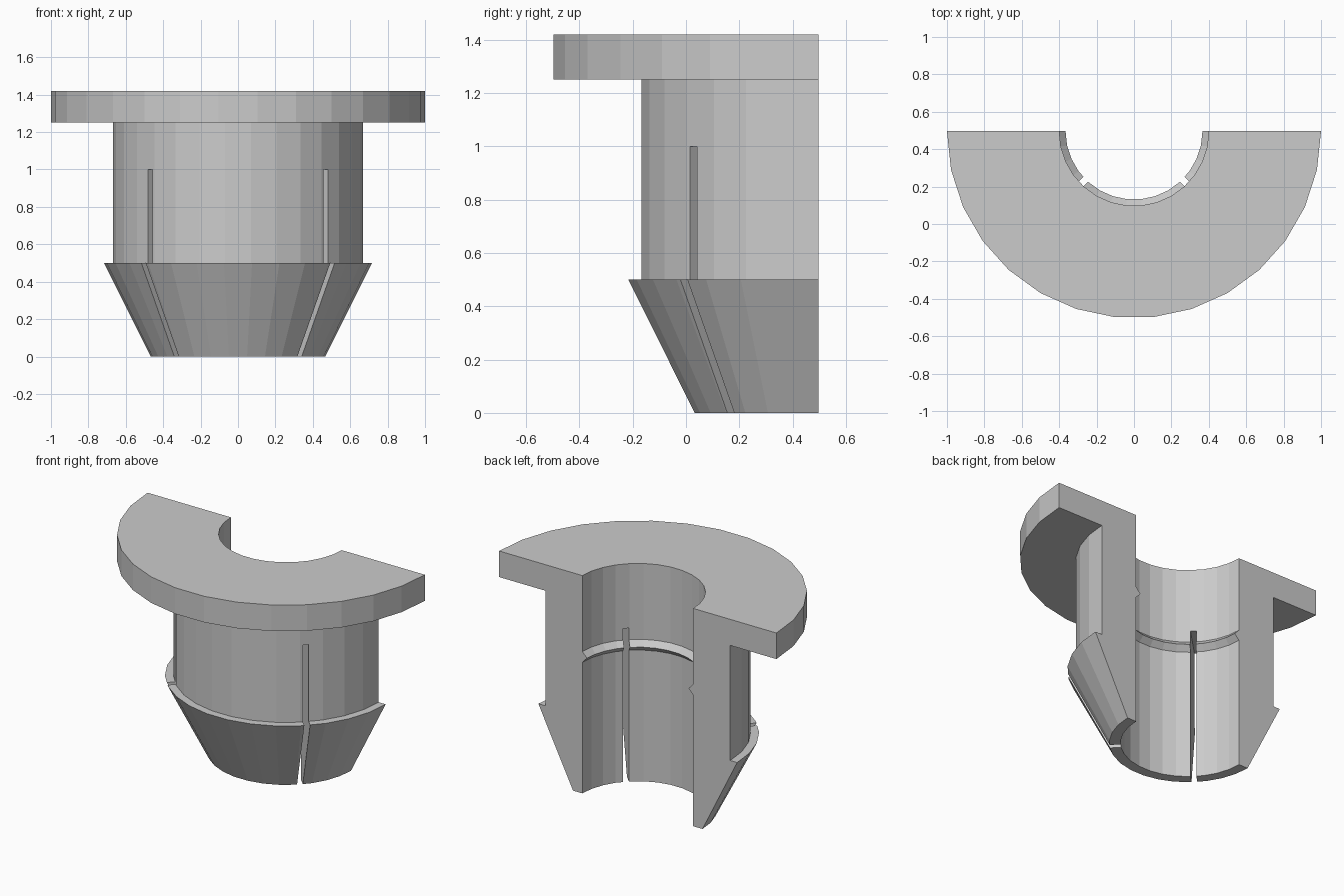
import bpy, bmesh
from math import pi, cos, sin
from mathutils import Matrix

if "Cube" in bpy.data.objects:
    bpy.data.objects.remove(bpy.data.objects["Cube"])

AXIS_Y = 0.497   # bore axis lies in the flat cut plane
SEGMENTS = 15    # facets around the half turn

# Closed wall section as (radius, height)
PROFILE = [
    (0.40, 0.0), (0.467, 0.0), (0.717, 0.50),        # tapered snap tip
    (0.667, 0.50), (0.667, 1.25),                    # sleeve
    (1.0, 1.25), (1.0, 1.42), (0.40, 1.42),          # flange
    (0.40, 0.925), (0.366, 0.89), (0.40, 0.855),     # inner retaining ridge
]


def make_object(name, bm):
    bmesh.ops.recalc_face_normals(bm, faces=bm.faces)
    mesh = bpy.data.meshes.new(name)
    bm.to_mesh(mesh)
    bm.free()
    obj = bpy.data.objects.new(name, mesh)
    bpy.context.collection.objects.link(obj)
    return obj


def half_lathe(name, profile):
    bm = bmesh.new()
    rings = []
    for i in range(SEGMENTS + 1):
        a = pi + pi * i / SEGMENTS
        rings.append([bm.verts.new((r * cos(a), AXIS_Y + r * sin(a), z))
                      for r, z in profile])
    n = len(profile)
    for a, b in zip(rings, rings[1:]):
        for j in range(n):
            k = (j + 1) % n
            bm.faces.new((a[j], a[k], b[k], b[j]))
    bm.faces.new(rings[0])
    bm.faces.new(rings[-1])
    return make_object(name, bm)


def slot_cutter(name, angle):
    bm = bmesh.new()
    bmesh.ops.create_cube(bm, size=1, matrix=(
        Matrix.Translation((0, AXIS_Y, 0)) @ Matrix.Rotation(angle, 4, 'Z')
        @ Matrix.Translation((0.55, 0, 0.45)) @ Matrix.Diagonal((0.6, 0.035, 1.1, 1))))
    obj = make_object(name, bm)
    obj.hide_render = True
    return obj


# Half bushing body
bushing = half_lathe("half_bushing", PROFILE)

# Two flex slots at 45 degrees, open at the bottom
cutters = [slot_cutter("slot_cutter", a) for a in (-pi / 4, -3 * pi / 4)]
bpy.context.view_layer.objects.active = bushing
for cutter in cutters:
    mod = bushing.modifiers.new("slot", 'BOOLEAN')
    mod.operation = 'DIFFERENCE'
    mod.solver = 'EXACT'
    mod.object = cutter
    bpy.ops.object.modifier_apply(modifier=mod.name)
for cutter in cutters:
    bpy.data.objects.remove(cutter)
